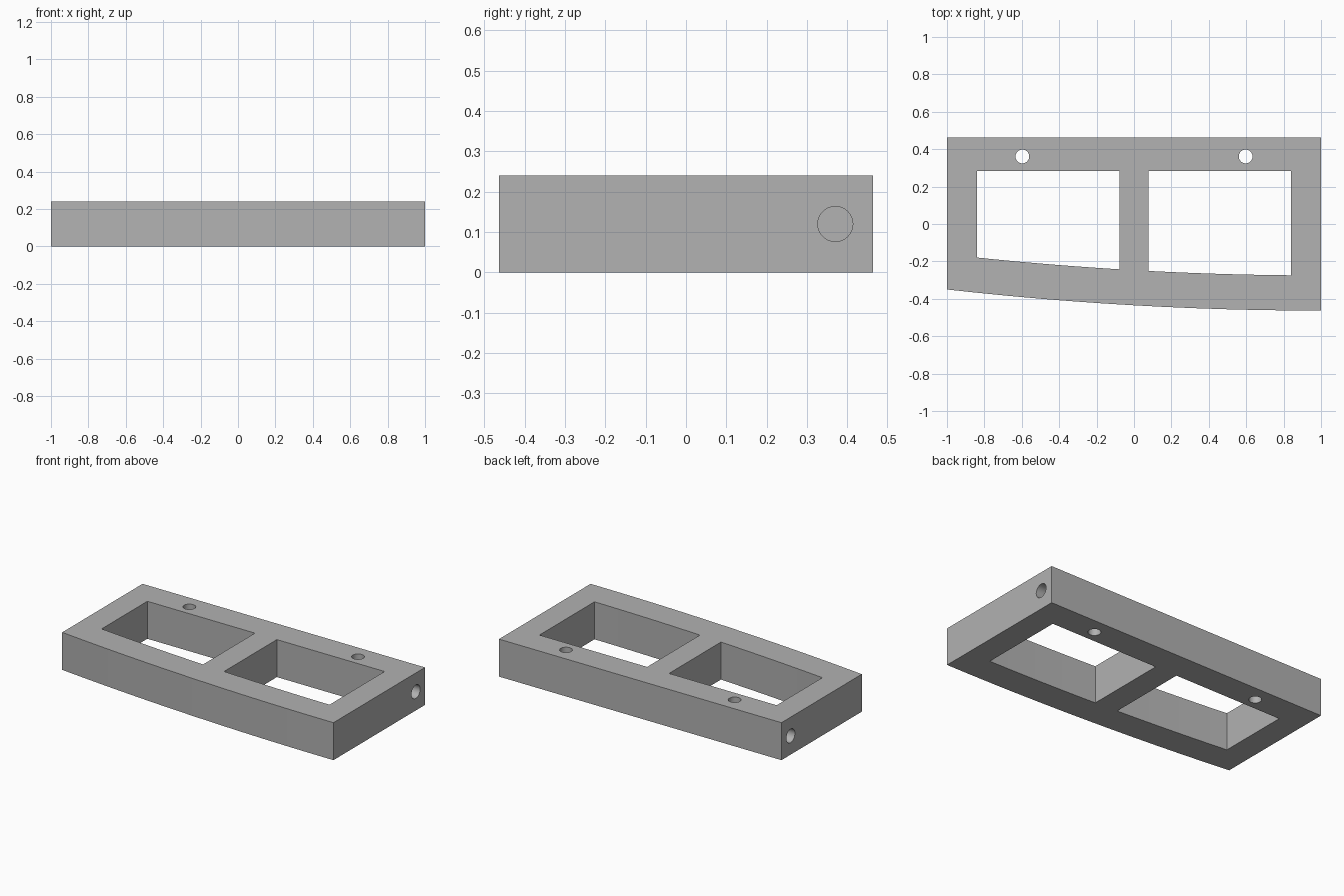
import bpy, bmesh, math
from mathutils import Matrix

if "Cube" in bpy.data.objects:
    bpy.data.objects.remove(bpy.data.objects["Cube"])

HEIGHT = 0.24
BACK = 0.463
SEGMENTS = 12

grey = bpy.data.materials.new("light_grey")
grey.diffuse_color = (0.445, 0.445, 0.445, 1)
grey.use_nodes = True
grey.node_tree.nodes["Principled BSDF"].inputs["Base Color"].default_value = grey.diffuse_color


def front_edge(x):
    """Gently bowed front edge, deepest at the right end."""
    return -BACK + 0.113 * ((1 - x) / 2) ** 2


def new_object(name, bm):
    bmesh.ops.recalc_face_normals(bm, faces=bm.faces)
    mesh = bpy.data.meshes.new(name)
    bm.to_mesh(mesh)
    bm.free()
    mesh.materials.append(grey)
    obj = bpy.data.objects.new(name, mesh)
    bpy.context.collection.objects.link(obj)
    return obj


def bowed_block(name, x0, x1, back, inset, z0, z1):
    """Block with straight back and sides and a front following the bow."""
    xs = [x0 + (x1 - x0) * i / SEGMENTS for i in range(SEGMENTS + 1)]
    outline = [(x, front_edge(x) + inset) for x in xs] + [(x1, back), (x0, back)]
    bm = bmesh.new()
    face = bm.faces.new([bm.verts.new((x, y, z0)) for x, y in outline])
    top = bmesh.ops.extrude_face_region(bm, geom=[face])["geom"]
    bmesh.ops.translate(bm, vec=(0, 0, z1 - z0),
                        verts=[v for v in top if isinstance(v, bmesh.types.BMVert)])
    return new_object(name, bm)


def drill(name, radius, depth, matrix):
    bm = bmesh.new()
    bmesh.ops.create_cone(bm, cap_ends=True, segments=32, radius1=radius,
                          radius2=radius, depth=depth, matrix=matrix)
    return new_object(name, bm)


# Main body
frame = bowed_block("frame", -1, 1, BACK, 0, 0, HEIGHT)

# Two rectangular windows
cutters = [bowed_block("window_cutter", x0, x1, 0.283, 0.188, -0.1, HEIGHT + 0.1)
           for x0, x1 in ((-0.84, -0.078), (0.077, 0.84))]

for side in (-1, 1):
    # Vertical through hole
    cutters.append(drill("screw_hole_cutter", 0.037, 0.6,
                         Matrix.Translation((side * 0.597, 0.361, HEIGHT / 2))))
    # Blind hole in the end face, reaching past the vertical hole
    cutters.append(drill("end_hole_cutter", 0.0435, 0.6,
                         Matrix.Translation((side * 0.8, 0.37, HEIGHT / 2))
                         @ Matrix.Rotation(math.pi / 2, 4, "Y")))

# Cut the openings, then discard the cutters
bpy.context.view_layer.objects.active = frame
frame.select_set(True)
for cutter in cutters:
    mod = frame.modifiers.new("cut", "BOOLEAN")
    mod.operation = "DIFFERENCE"
    mod.solver = "EXACT"
    mod.object = cutter
    bpy.ops.object.modifier_apply(modifier=mod.name)
    bpy.data.objects.remove(cutter)

bpy.ops.object.shade_smooth_by_angle(angle=math.radians(30))
